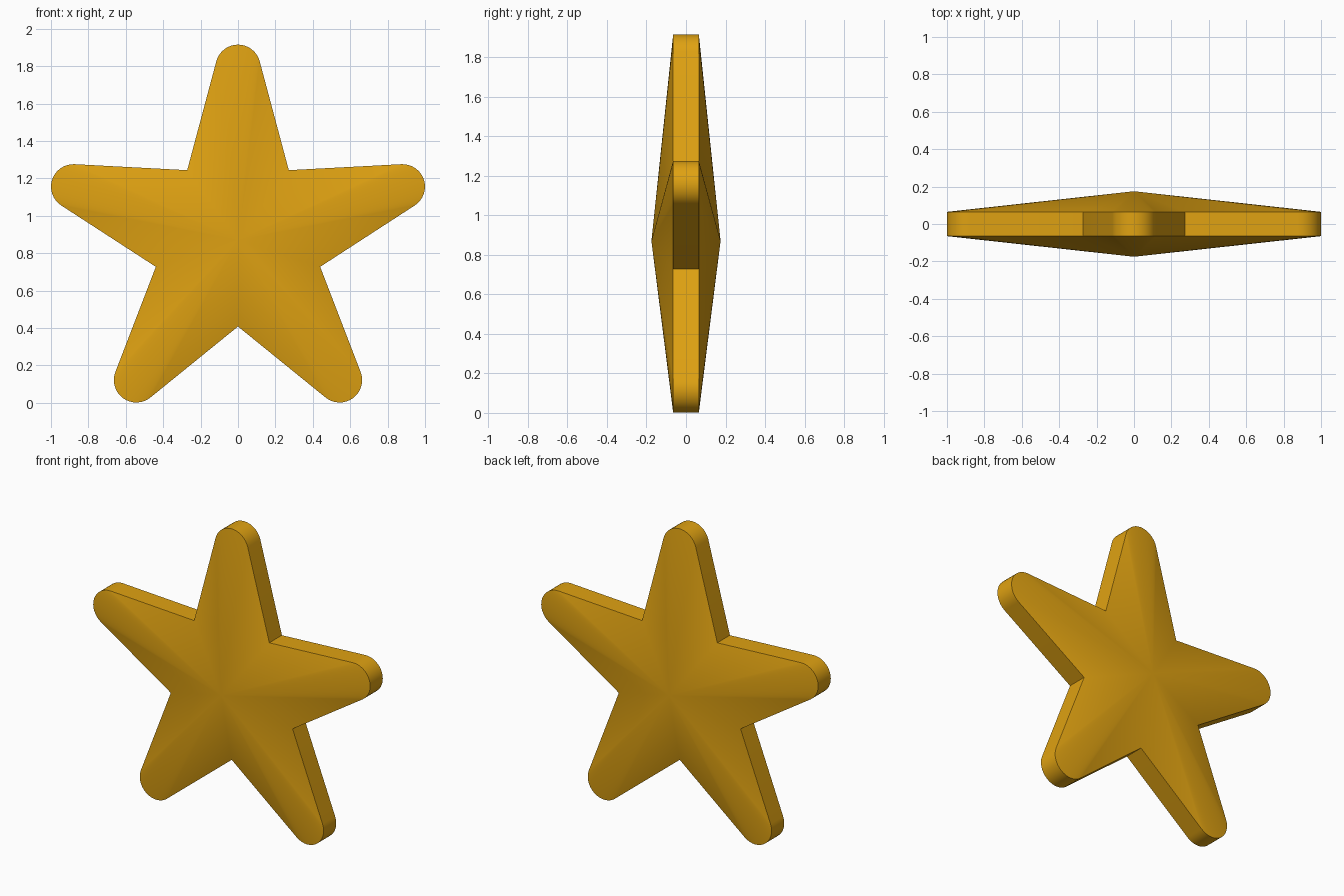
import bpy, bmesh, math

if "Cube" in bpy.data.objects:
    bpy.data.objects.remove(bpy.data.objects["Cube"])

CENTRE_Z = 0.87      # height of the star's middle
INNER_R = 0.462      # radius of the notches
TIP_C, TIP_R = 0.925, 0.12   # rounded tip: circle centre distance and radius
RIM, APEX = 0.065, 0.175     # half thickness at rim and middle
STEPS = 16

# Outline of the star: a rounded tip followed by a notch, five times
outline = []
for k in range(5):
    arm = math.pi / 2 + k * math.tau / 5
    sweep = math.radians(75)
    for i in range(STEPS + 1):
        a = arm - sweep + 2 * sweep * i / STEPS
        outline.append((TIP_C * math.cos(arm) + TIP_R * math.cos(a),
                        TIP_C * math.sin(arm) + TIP_R * math.sin(a)))
    notch = arm + math.pi / 5
    outline.append((INNER_R * math.cos(notch), INNER_R * math.sin(notch)))

# Straight rim plus a shallow peak on the front and the back
bm = bmesh.new()
front = [bm.verts.new((x, -RIM, CENTRE_Z + z)) for x, z in outline]
back = [bm.verts.new((x, RIM, CENTRE_Z + z)) for x, z in outline]
front_peak = bm.verts.new((0, -APEX, CENTRE_Z))
back_peak = bm.verts.new((0, APEX, CENTRE_Z))
n = len(outline)
for i in range(n):
    j = (i + 1) % n
    bm.faces.new((front[i], front[j], front_peak))
    bm.faces.new((back[j], back[i], back_peak))
    bm.faces.new((front[j], front[i], back[i], back[j]))
bmesh.ops.recalc_face_normals(bm, faces=bm.faces)

mesh = bpy.data.meshes.new("star")
bm.to_mesh(mesh)
bm.free()
star = bpy.data.objects.new("star", mesh)
bpy.context.collection.objects.link(star)

# Golden yellow colour
gold = bpy.data.materials.new("golden_yellow")
gold.diffuse_color = (0.74, 0.36, 0.006, 1)
gold.use_nodes = True
gold.node_tree.nodes["Principled BSDF"].inputs["Base Color"].default_value = gold.diffuse_color
mesh.materials.append(gold)

# Smooth faces, sharp rim edges
bpy.context.view_layer.objects.active = star
star.select_set(True)
bpy.ops.object.shade_smooth_by_angle(angle=math.radians(40))
